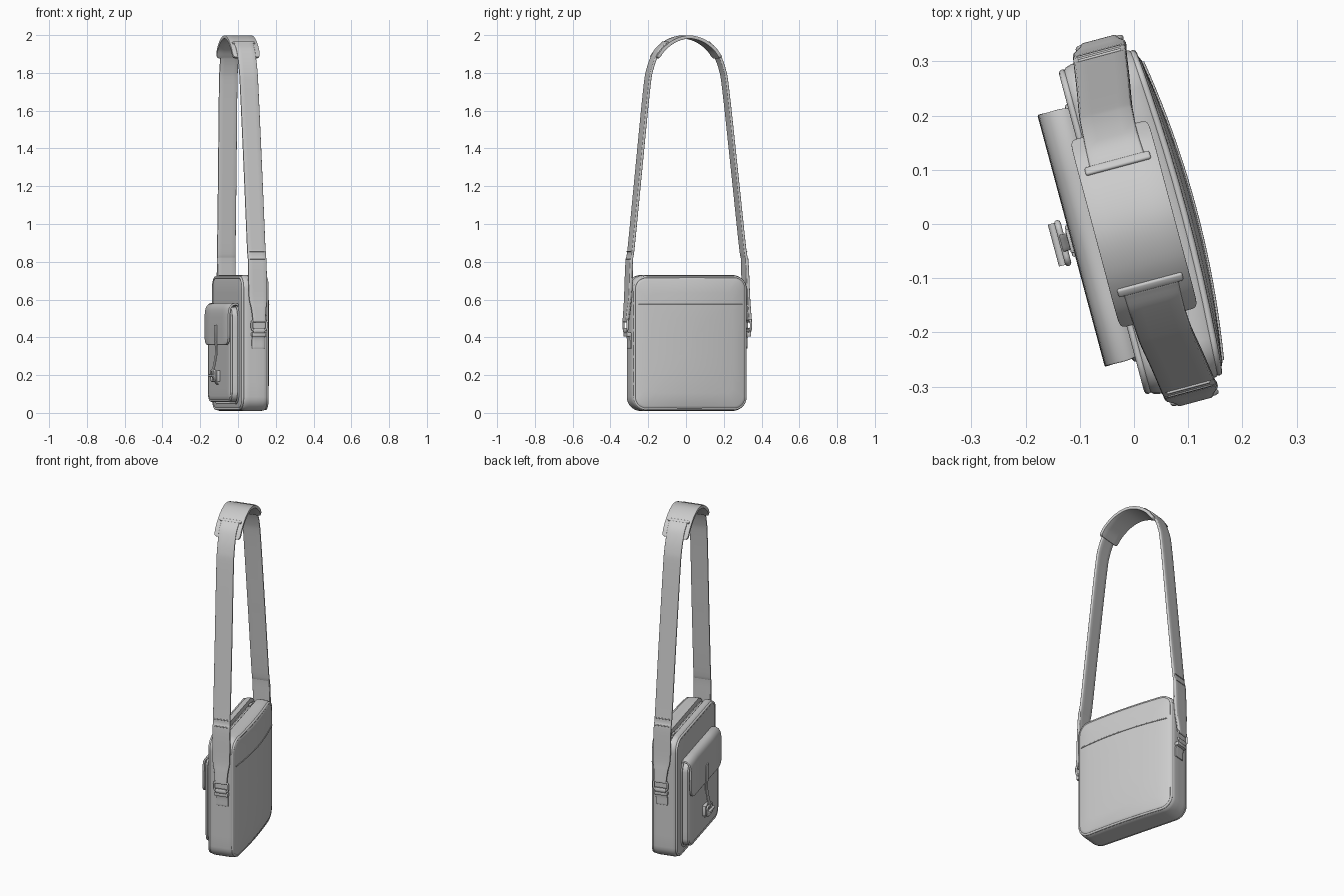
import bpy, bmesh, math
from mathutils import Vector

if "Cube" in bpy.data.objects:
    bpy.data.objects.remove(bpy.data.objects["Cube"])

TURN = math.radians(15)      # whole bag is turned about z; parts are built unturned


def finish(name, data):
    ob = bpy.data.objects.new(name, data)
    bpy.context.collection.objects.link(ob)
    ob.rotation_euler.z = TURN
    return ob


def mesh_object(name, bm):
    bmesh.ops.recalc_face_normals(bm, faces=bm.faces)
    me = bpy.data.meshes.new(name)
    bm.to_mesh(me)
    bm.free()
    return finish(name, me)


def outline(hw, z0, z1, r, inset=0.0, n=7, m=8):
    """Rounded rectangle in the y/z plane, with subdivided sides."""
    hw, z0, z1, r = hw - inset, z0 + inset, z1 - inset, max(r - inset, 0.01)
    arcs = []
    for i, (y, z) in enumerate([(hw - r, z1 - r), (-hw + r, z1 - r), (-hw + r, z0 + r), (hw - r, z0 + r)]):
        arcs.append([(y + r * math.cos((i + k / n) * math.pi / 2),
                      z + r * math.sin((i + k / n) * math.pi / 2)) for k in range(n + 1)])
    pts = []
    for i, arc in enumerate(arcs):
        a, b = Vector(arc[-1]), Vector(arcs[(i + 1) % 4][0])
        pts += arc + [tuple(a.lerp(b, k / m)) for k in range(1, m)]
    return pts


def panel_body(name, hw, z0, z1, r, rings, bulge=0.0):
    """Loft of rounded rectangles; rings = (x, inset, top dip, bulge share)."""
    bm = bmesh.new()
    zc, hz = (z0 + z1) / 2, (z1 - z0) / 2

    def add_ring(x, inset, dip, k, scale=1.0):
        vs = []
        for y, z in outline(hw, z0, z1, r, inset):
            z -= dip * min(1, max(0, (z - z1 + 0.06) / 0.05))
            y, z = y * scale, zc + (z - zc) * scale
            b = bulge * k * (1 - (y / hw) ** 2) * (0.5 + 0.5 * (1 - abs((z - zc) / hz) ** 4))
            vs.append(bm.verts.new((x + b, y, z)))
        return vs
    caps = (0.8, 0.6, 0.4, 0.2, 0.03)
    x, i, d, k = rings[0]
    loops = [add_ring(x, i, d, k, s) for s in reversed(caps)]
    loops += [add_ring(*q) for q in rings]
    x, i, d, k = rings[-1]
    loops += [add_ring(x, i, d, k, s) for s in caps]
    for a, b in zip(loops, loops[1:]):
        for j in range(len(a)):
            jn = (j + 1) % len(a)
            bm.faces.new((a[j], a[jn], b[jn], b[j]))
    bm.faces.new(loops[0])
    bm.faces.new(loops[-1])
    return mesh_object(name, bm)


def smooth_path(pts, steps=6):
    """Catmull-Rom through (x, y, z, half width) points."""
    p = [Vector(q) for q in pts]
    p = [2 * p[0] - p[1]] + p + [2 * p[-1] - p[-2]]
    out = []
    for a, b, c, d in zip(p, p[1:], p[2:], p[3:]):
        for k in range(steps):
            t = k / steps
            out.append(0.5 * (2 * b + (c - a) * t + (2 * a - 5 * b + 4 * c - d) * t * t
                              + (3 * b - a - 3 * c + d) * t ** 3))
    return out + [p[-2]]


def ribbon(name, pts, wdir, thick, steps=6):
    bm, wdir, rows = bmesh.new(), Vector(wdir), []
    for q in (smooth_path(pts, steps) if steps > 1 else [Vector(p) for p in pts]):
        rows.append([bm.verts.new(q.xyz + wdir * q.w * f) for f in (-1, -0.5, 0, 0.5, 1)])
    for a, b in zip(rows, rows[1:]):
        for j in range(4):
            bm.faces.new((a[j], a[j + 1], b[j + 1], b[j]))
    ob = mesh_object(name, bm)
    so = ob.modifiers.new("thickness", 'SOLIDIFY')
    so.thickness, so.offset = thick, 0
    be = ob.modifiers.new("soft_edge", 'BEVEL')
    be.width, be.segments, be.limit_method = thick * 0.3, 2, 'ANGLE'
    be.angle_limit = math.radians(50)
    return ob


def tube(name, pts, rad, cyclic=True):
    cu = bpy.data.curves.new(name, 'CURVE')
    cu.dimensions, cu.bevel_depth, cu.bevel_resolution = '3D', rad, 2
    cu.use_fill_caps = True
    sp = cu.splines.new('POLY')
    sp.points.add(len(pts) - 1)
    for sp_pt, p in zip(sp.points, pts):
        sp_pt.co = (*p, 1)
    sp.use_cyclic_u = cyclic
    return finish(name, cu)


def box(name, loc, size, bevel=0.003):
    bm = bmesh.new()
    bmesh.ops.create_cube(bm, size=1)
    for v in bm.verts:
        v.co = Vector([c * s + l for c, s, l in zip(v.co, size, loc)])
    bmesh.ops.bevel(bm, geom=bm.edges[:], offset=bevel, segments=2, affect='EDGES', profile=0.5)
    return mesh_object(name, bm)


# main bag with zip groove on top and softly bulging back
HW, Z0, Z1, R = 0.315, 0.01, 0.73, 0.075
panel_body("bag_body", HW, Z0, Z1, R, [
    (-0.060, 0.025, 0, 0), (-0.057, 0.012, 0, 0), (-0.046, 0.003, 0, 0), (-0.035, 0, 0, 0),
    (-0.018, 0, 0, 0), (-0.013, 0, 0.022, 0), (0.013, 0, 0.022, 0), (0.018, 0, 0, 0),
    (0.055, 0, 0, 0.3), (0.073, 0.003, 0, 0.7), (0.083, 0.012, 0, 0.9), (0.087, 0.028, 0, 1)], 0.03)
box("zip_strip", (0, 0, Z1 - 0.02), (0.012, 0.5, 0.008))
box("zip_puller", (0, 0.2, Z1 - 0.013), (0.014, 0.04, 0.008))

# piping around the front and back panels
tube("front_piping", [(-0.055, y, z) for y, z in outline(HW, Z0, Z1, R, 0.012)], 0.007)
tube("back_piping", [(0.079 + 0.015 * (1 - (y / HW) ** 2), y, z)
                     for y, z in outline(HW, Z0, Z1, R, 0.011)], 0.007)

# back slip pocket opening seam
tube("back_seam", [(0.0875 + 0.03 * (1 - (y / HW) ** 2) * (0.5 + 0.5 * (1 - 0.56 ** 4)), y, 0.573)
                   for y in [-0.285 + 0.57 * k / 20 for k in range(21)]], 0.003, False)

# front pocket
panel_body("front_pocket", 0.232, 0.06, 0.56, 0.05, [
    (-0.055, 0, 0, 0), (-0.085, 0, 0, 0), (-0.097, 0.004, 0, 0), (-0.104, 0.014, 0, 0), (-0.106, 0.03, 0, 0)])
tube("pocket_piping", [(-0.098, y, z) for y, z in outline(0.232, 0.06, 0.56, 0.05, 0.004)], 0.006)
tube("pocket_base_piping", [(-0.062, y, z) for y, z in outline(0.24, 0.052, 0.568, 0.055)], 0.006)

# pocket flap folding over the top, with rounded lower corners
flap = [(-0.052, 0, 0.565, 0.235), (-0.075, 0, 0.576, 0.24), (-0.098, 0, 0.568, 0.24),
        (-0.111, 0, 0.54, 0.24), (-0.114, 0, 0.47, 0.24), (-0.114, 0, 0.41, 0.24),
        (-0.114, 0, 0.385, 0.234), (-0.114, 0, 0.37, 0.222), (-0.114, 0, 0.36, 0.195)]
ribbon("pocket_flap", flap, (0, 1, 0), 0.012, 4)

# closure strap, keeper and buckle on the pocket
ribbon("closure_strap", [(-0.122, 0, 0.46, 0.014), (-0.123, 0, 0.38, 0.016), (-0.118, 0, 0.33, 0.016),
                         (-0.128, 0, 0.26, 0.016), (-0.138, 0, 0.215, 0.016), (-0.126, 0, 0.17, 0.014),
                         (-0.112, 0, 0.15, 0.012)], (0, 1, 0), 0.006)
box("closure_patch", (-0.122, 0, 0.42), (0.008, 0.045, 0.09))
box("buckle_base", (-0.115, 0, 0.195), (0.02, 0.06, 0.06))
tube("buckle_frame", [(-0.136, y, z) for y, z in outline(0.038, 0.17, 0.225, 0.014)], 0.006)
tube("buckle_bar", [(-0.146, -0.04, 0.197), (-0.146, 0.04, 0.197)], 0.008, False)

# shoulder pad
ribbon("shoulder_pad", [(0, -0.172, 1.880, 0.062), (0, -0.166, 1.890, 0.073), (0, -0.135, 1.930, 0.075),
                        (0, -0.075, 1.972, 0.075), (0, 0, 1.990, 0.075), (0, 0.075, 1.972, 0.075),
                        (0, 0.135, 1.930, 0.075), (0, 0.166, 1.890, 0.073), (0, 0.172, 1.880, 0.062)],
       (1, 0, 0), 0.017)

for s, side in ((-1, "near"), (1, "far")):
    # long strap, tapering at its lower end
    ribbon(side + "_strap", [(0, s * 0.115, 1.956, 0.052), (0, s * 0.160, 1.912, 0.050),
                             (0.002, s * 0.198, 1.82, 0.050), (0.004, s * 0.218, 1.70, 0.050),
                             (0.012, s * 0.265, 1.26, 0.050), (0.018, s * 0.306, 0.87, 0.050),
                             (0.020, s * 0.318, 0.80, 0.050), (0.022, s * 0.326, 0.62, 0.050),
                             (0.024, s * 0.333, 0.55, 0.040), (0.025, s * 0.340, 0.48, 0.034)],
           (1, 0, 0), 0.014)
    # stitched patch where strap meets pad
    ribbon(side + "_strap_end", [(0, s * 0.108, 1.962, 0.062), (0, s * 0.122, 1.953, 0.062)],
           (1, 0, 0), 0.012, 1)
    # doubled length of strap with its keeper
    ribbon(side + "_strap_fold", [(0.020, s * 0.309, 0.86, 0.049), (0.020, s * 0.314, 0.80, 0.049),
                                  (0.022, s * 0.318, 0.64, 0.047), (0.025, s * 0.332, 0.49, 0.032)],
           (1, 0, 0), 0.012)
    for z, y in ((0.855, 0.311), (0.815, 0.317)):
        tube(side + "_strap_stitch", [(-0.022, s * (y + 0.006), z), (0.060, s * (y + 0.006), z)], 0.003, False)
    # ring, anchoring tab and lug on the side of the bag
    tube(side + "_ring", [(0.025 + y, s * 0.338, z)
                          for y, z in outline(0.040, 0.435, 0.492, 0.018)], 0.006)
    ribbon(side + "_tab", [(0.025, s * 0.316, 0.34, 0.034), (0.025, s * 0.319, 0.40, 0.034),
                           (0.025, s * 0.338, 0.43, 0.032), (0.025, s * 0.336, 0.45, 0.030)],
           (1, 0, 0), 0.010)
    box(side + "_lug", (0.025, s * 0.328, 0.415), (0.078, 0.026, 0.022), 0.005)

# smooth shading with crisp edges
bpy.ops.object.select_all(action='DESELECT')
for ob in bpy.context.scene.objects:
    if ob.type == 'MESH':
        ob.select_set(True)
        bpy.context.view_layer.objects.active = ob
bpy.ops.object.shade_smooth_by_angle(angle=math.radians(40))
